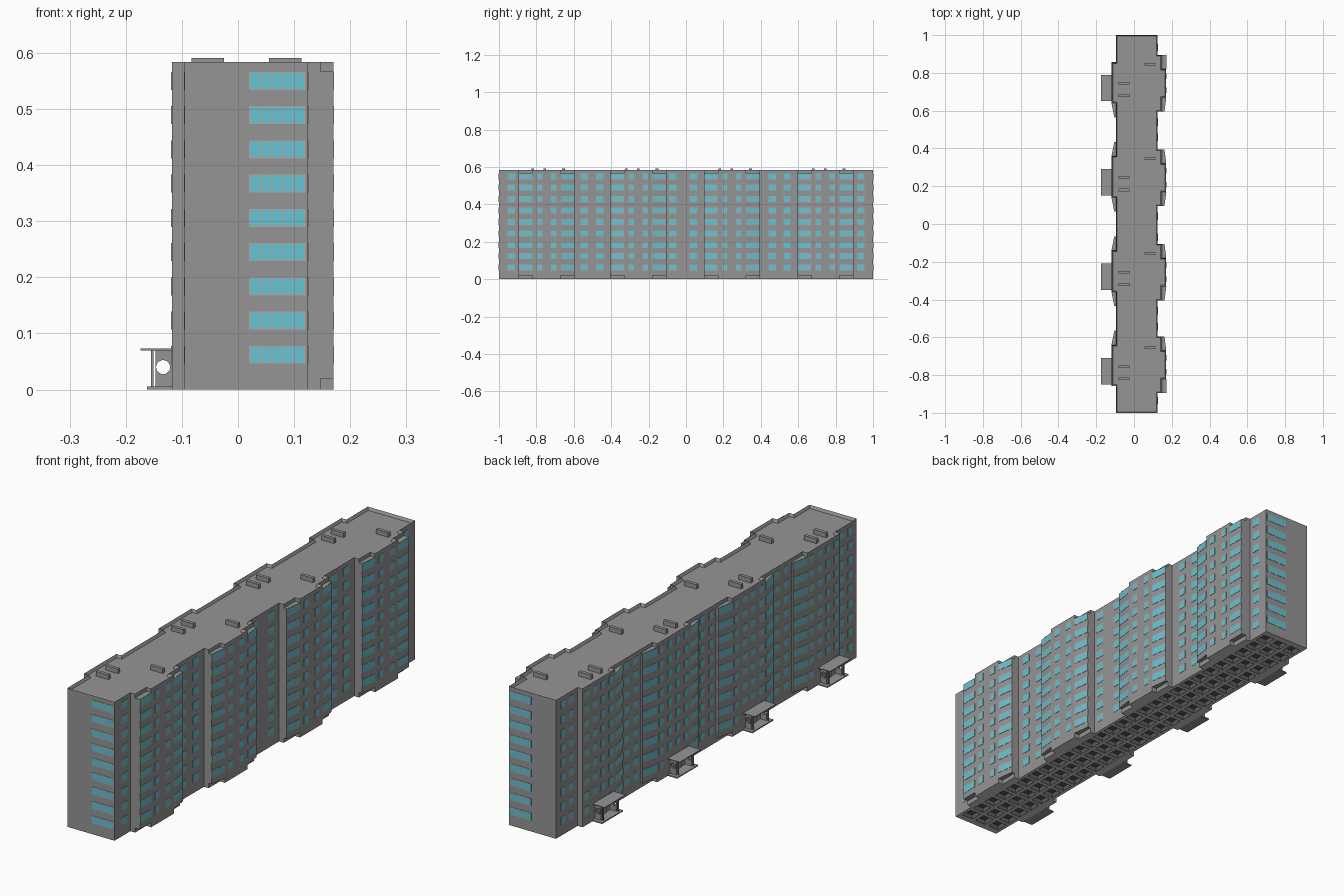
import bpy, bmesh, math
from mathutils import Matrix, Vector

if "Cube" in bpy.data.objects:
    bpy.data.objects.remove(bpy.data.objects["Cube"])

FLOORS = [0.062 + 0.061 * i for i in range(9)]
WH = 0.032                                   # window height
RC = [-0.745, -0.255, 0.245, 0.745]          # centres of the right-hand bays
LC = [(-0.857, -0.64), (-0.36, -0.14), (0.14, 0.36), (0.64, 0.857)]  # left bays
PORCH = [-0.78, -0.28, 0.22, 0.72]
XR, XB, XM, XL, XLB = 0.125, 0.147, 0.17, -0.095, -0.118


def mat(name, col):
    m = bpy.data.materials.new(name)
    m.diffuse_color = (*col, 1)
    m.use_nodes = True
    m.node_tree.nodes["Principled BSDF"].inputs["Base Color"].default_value = m.diffuse_color
    return m


GLASS = mat("glass_blue", (0.13, 0.55, 0.66))
FRAME = mat("frame_grey", (0.42, 0.40, 0.39))
WALL = mat("wall_dark_grey", (0.3, 0.3, 0.3))


def finish(name, bm, m=WALL):
    bmesh.ops.recalc_face_normals(bm, faces=bm.faces)
    me = bpy.data.meshes.new(name)
    bm.to_mesh(me)
    bm.free()
    ob = bpy.data.objects.new(name, me)
    bpy.context.collection.objects.link(ob)
    me.materials.append(m)
    return ob


def box(bm, x0, x1, y0, y1, z0, z1, M=Matrix()):
    T = M @ Matrix.Translation(((x0 + x1) / 2, (y0 + y1) / 2, (z0 + z1) / 2))
    bmesh.ops.create_cube(bm, size=1, matrix=T @ Matrix.Diagonal((x1 - x0, y1 - y0, z1 - z0, 1)))


def prism(bm, pts, z0, z1):
    a = [bm.verts.new((x, y, z0)) for x, y in pts]
    b = [bm.verts.new((x, y, z1)) for x, y in pts]
    n = len(pts)
    bm.faces.new(a[::-1])
    for i in range(n):
        bm.faces.new((a[i], a[(i + 1) % n], b[(i + 1) % n], b[i]))
    return bm.faces.new(b)


def cut(ob, cutter):
    mod = ob.modifiers.new("cut", 'BOOLEAN')
    mod.object, mod.operation, mod.solver = cutter, 'DIFFERENCE', 'EXACT'
    cutter.hide_render = True
    bpy.context.view_layer.objects.active = ob
    bpy.ops.object.modifier_apply(modifier=mod.name)
    bpy.data.objects.remove(cutter)


# Main block: stepped outline, sunk roof inside a parapet
pts = [(XL, -1), (XR, -1)]
for c in RC:
    pts += [(XR, c - .15), (XB, c - .15), (XB, c - .075), (XM, c - .075),
            (XM, c + .075), (XB, c + .075), (XB, c + .15), (XR, c + .15)]
pts += [(XR, 1), (XL, 1)]
for a, b in LC[::-1]:
    pts += [(XL, b), (XLB, b), (XLB, a), (XL, a)]
bm = bmesh.new()
top = prism(bm, pts, 0, 0.584)
bmesh.ops.recalc_face_normals(bm, faces=bm.faces)
bmesh.ops.inset_region(bm, faces=[top], thickness=0.006, use_even_offset=True)
bmesh.ops.translate(bm, verts=top.verts, vec=(0, 0, -0.012))
body = finish("main_block", bm)

# Open cells in the underside
bm = bmesh.new()
for i in range(28):
    y = -0.945 + i * 0.07
    for x in (-0.055, 0.015, 0.085):
        box(bm, x - .026, x + .026, y - .026, y + .026, -0.02, 0.02)
cut(body, finish("cell_cutter", bm))

# Lighter ground slab, darker cells
body.data.materials.clear()
for m in (WALL, mat("base_grey", (0.75, 0.75, 0.75)), mat("cell_dark", (0.1, 0.1, 0.1))):
    body.data.materials.append(m)
for f in body.data.polygons:
    z = f.center.z
    f.material_index = 1 if z < 0.001 else 2 if z < 0.03 else 0

# Glazed balcony columns, inner edge deep and outer edge shallow
balconies = bmesh.new()
glazing = []                                 # (start, end, pane count)
for k, c in enumerate(RC):
    for s in (-1, 1):
        end = (k == 0 and s < 0) or (k == 3 and s > 0)
        p, q = (XM, c + s * .075), (XM if end else 0.16, c + s * .15)
        prism(balconies, [(XB - .01, p[1]), p, q, (XB - .01, q[1])], 0.02, 0.567)
        glazing.append((p, q, 5) if s > 0 else (q, p, 5))
for k, (a, b) in enumerate(LC):
    for s, y in ((-1, a), (1, b)):
        if (k == 0 and s < 0) or (k == 3 and s > 0):
            continue
        p, q = (XLB, y), (-0.103, y + s * .075)
        prism(balconies, [(XL + .01, y), p, q, (XL + .01, q[1])], 0.02, 0.567)
        glazing.append((q, p, 5) if s > 0 else (p, q, 5))
finish("balconies", balconies)

# Windows: frame rails and bars around thin glass panes, set along a wall line
frames, panes = bmesh.new(), bmesh.new()


def window(p, q, n, z):
    p, q = Vector((*p, 0)), Vector((*q, 0))
    d = (q - p).normalized()
    M = Matrix.Translation(p + Vector((0, 0, z))) @ Matrix.Rotation(math.atan2(d.y, d.x), 4, 'Z')
    w, g, h, o = (q - p).length, 0.002, WH / 2, 0.0012
    pw = (w - g * (n + 1)) / n
    for s in (-1, 1):
        box(frames, 0, w, -o, .002, s * h - (g if s > 0 else 0), s * h + (g if s < 0 else 0), M)
    for i in range(n + 1):
        x = i * (pw + g)
        box(frames, x, x + g, -o, .002, g - h, h - g, M)
        if i < n:
            box(panes, x + g, x + g + pw, -o, .002, g - h, h - g, M)


lines = [((0.02, -1), (0.12, -1), 5), ((0.12, 1), (0.02, 1), 5)]
for p, q, n in glazing:
    p, q = Vector(p), Vector(q)
    lines.append((p.lerp(q, 0.02), p.lerp(q, 0.98), n))
for y in (-.935, -.545, -.46, -.07, .04, .46, .54, .935):
    lines.append(((XR, y - .02), (XR, y + .02), 2))
for c in RC:
    for o in (-.037, .037):
        lines.append(((XM, c + o - .015), (XM, c + o + .015), 2))
for y in (-.955, -.9, -.53, -.47, -.03, .03, .47, .53, .9, .955):
    lines.append(((XL, y + .015), (XL, y - .015), 2))
for a, b in LC:
    for t in (.12, .38, .62, .88):
        y = a + (b - a) * t
        lines.append(((XLB, y + .014), (XLB, y - .014), 2))
for p, q, n in lines:
    for z in FLOORS:
        if p[0] == XLB and q[0] == XLB and z < 0.1:
            continue                         # entrance level has only outer windows
        window(p, q, n, z)
for a, b in LC:
    for t in (.12, .88):
        y = a + (b - a) * t
        window((XLB, y + .014), (XLB, y - .014), 2, FLOORS[0])
finish("window_frames", frames, FRAME)
finish("window_panes", panes, GLASS)

# Roof vents
bm = bmesh.new()
for c in PORCH:
    for x0, x1, o in ((-.083, -.025, .025), (-.083, -.025, -.04), (.055, .113, .125)):
        box(bm, x0, x1, c + o - .007, c + o + .007, 0.57, 0.591)
finish("roof_vents", bm)

# Entrance porches: step, canopy, posts, pierced side walls, doors
slabs, walls, posts, doors = (bmesh.new() for _ in range(4))
for c in PORCH:
    box(slabs, -.162, XLB + .002, c - .07, c + .07, 0, .005)
    box(slabs, -.174, XLB + .002, c - .07, c + .07, .070, .073)
    for s in (-1, 1):
        y = c + s * .05
        box(walls, -.147, XLB + .002, y - .004, y + .004, .004, .071)
        box(posts, -.155, -.151, y - .002, y + .002, .004, .071)
    box(doors, XLB - .003, XLB + .002, c - .018, c + .018, .005, .055)
finish("porch_slabs", slabs)
finish("porch_posts", posts)
finish("entrance_doors", doors)
bm = bmesh.new()
bmesh.ops.create_cone(bm, cap_ends=True, segments=20, radius1=.0125, radius2=.0125, depth=2.2,
                      matrix=Matrix.Translation((-.1335, 0, .04)) @ Matrix.Rotation(math.pi / 2, 4, 'X'))
cut(finish("porch_side_walls", walls), finish("hole_cutter", bm))
